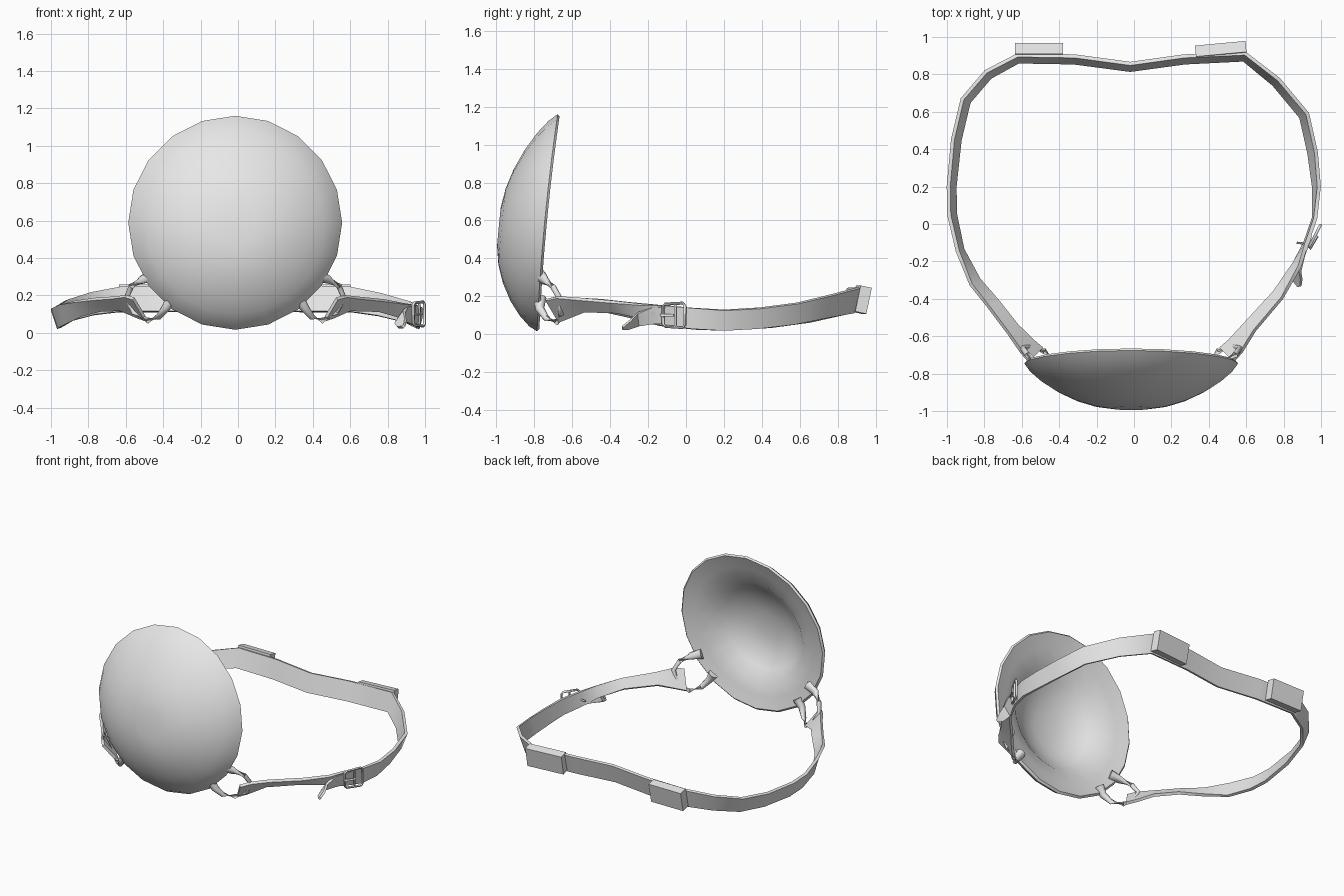
import bpy, bmesh, math
from mathutils import Vector

if "Cube" in bpy.data.objects:
    bpy.data.objects.remove(bpy.data.objects["Cube"])

grey = bpy.data.materials.new("grey")
grey.diffuse_color = (0.8, 0.8, 0.8, 1)
grey.use_nodes = True
grey.node_tree.nodes["Principled BSDF"].inputs["Base Color"].default_value = grey.diffuse_color


def finish(name, bm, angle=40):
    bmesh.ops.recalc_face_normals(bm, faces=bm.faces)
    me = bpy.data.meshes.new(name)
    bm.to_mesh(me)
    bm.free()
    ob = bpy.data.objects.new(name, me)
    bpy.context.collection.objects.link(ob)
    me.materials.append(grey)
    bpy.ops.object.select_all(action='DESELECT')
    ob.select_set(True)
    bpy.context.view_layer.objects.active = ob
    bpy.ops.object.shade_smooth_by_angle(angle=math.radians(angle))
    return ob


def skin(bm, rings, closed=False):
    """Join rings of points with quads; cap the ends unless closed."""
    rows = [[bm.verts.new(p) for p in r] for r in rings]
    n = len(rows[0])
    for i in range(len(rows) if closed else len(rows) - 1):
        a, b = rows[i], rows[(i + 1) % len(rows)]
        for j in range(n):
            k = (j + 1) % n
            bm.faces.new((a[j], a[k], b[k], b[j]))
    if not closed:
        bm.faces.new(rows[0])
        bm.faces.new(rows[-1])


def tangents(pts, closed=False):
    n = len(pts)
    if closed:
        return [(pts[(i + 1) % n] - pts[i - 1]).normalized() for i in range(n)]
    return [(pts[min(i + 1, n - 1)] - pts[max(i - 1, 0)]).normalized() for i in range(n)]


def ribbon(name, path, thick, angle=40):
    """Flat band; path rows are x, y, z, half width, outward lean in degrees."""
    pts = [Vector(p[:3]) for p in path]
    rings = []
    for p, t, row in zip(pts, tangents(pts), path):
        out = Vector((t.y, -t.x, 0)).normalized()
        if out.dot(Vector((p.x, p.y, 0))) < 0:
            out = -out
        a = math.radians(row[4])
        up = Vector((0, 0, math.cos(a))) + out * math.sin(a)
        side = out * math.cos(a) - Vector((0, 0, math.sin(a)))
        w, h = up * row[3], side * thick / 2
        rings.append([p + w + h, p + w - h, p - w - h, p - w + h])
    bm = bmesh.new()
    skin(bm, rings)
    return finish(name, bm, angle)


def tube(name, path, radii, closed=False, sides=8):
    pts = [Vector(p) for p in path]
    rings = []
    for p, t, r in zip(pts, tangents(pts, closed), radii):
        ref = Vector((0.6, -0.75, 0.28)) if abs(t.x) < 0.7 else Vector((0, 1, 0.2))
        u = (ref - t * ref.dot(t)).normalized()
        v = t.cross(u)
        rings.append([p + r * (u * math.cos(k * math.tau / sides) + v * math.sin(k * math.tau / sides))
                      for k in range(sides)])
    bm = bmesh.new()
    skin(bm, rings, closed)
    return finish(name, bm, 60)


# Domed shell: closed profile of radius and forward depth, tilted back
CX, CZ, SEG = -0.015, 0.588, 20
profile = [(0.1, 0.241), (0.2, 0.226), (0.3, 0.195), (0.4, 0.148), (0.48, 0.096),
           (0.54, 0.044), (0.572, 0.0), (0.56, -0.012),
           (0.47, 0.015), (0.37, 0.04), (0.3, 0.1), (0.2, 0.15), (0.1, 0.175)]


def shell_point(r, d, a):
    x, z = r * math.cos(a), r * math.sin(a)
    return Vector((CX + x, -0.745 - d + 0.095 * z + 0.045 * z * z, CZ + z - 0.09 * d))


bm = bmesh.new()
skin(bm, [[shell_point(r, d, k * math.tau / SEG) for k in range(SEG)] for r, d in profile])
finish("dome_shell", bm, 35)

# Wire loops that join the shell to the strap
loop = [(-.44, -.77, .31), (-.51, -.745, .285), (-.57, -.70, .25), (-.595, -.665, .19),
        (-.555, -.655, .11), (-.48, -.68, .065), (-.425, -.735, .085), (-.385, -.77, .135),
        (-.35, -.77, .19)]
radii = [.035, .024, .016, .015, .016, .016, .017, .024, .035]
for name, s in (("left_loop", 1), ("right_loop", -1)):
    tube(name, [(CX + s * (x - CX), y, z) for x, y, z in loop], radii)

# Head strap, from one loop around the back to the other
strap = [(-.525, -.70, .125, .075, 40), (-.57, -.655, .14, .07, 38), (-.65, -.56, .155, .045, 45),
         (-.75, -.43, .15, .042, 45), (-.85, -.31, .13, .045, 35), (-.93, -.14, .10, .055, 15),
         (-.972, .05, .08, .055, 18), (-.975, .2, .075, .055, 18), (-.95, .45, .09, .056, 20),
         (-.90, .66, .12, .058, 20), (-.78, .80, .155, .062, 18), (-.62, .885, .18, .068, 15),
         (-.32, .88, .18, .068, 15), (-.02, .84, .178, .067, 15), (.27, .88, .18, .068, 15),
         (.59, .895, .18, .068, 15), (.76, .76, .15, .062, 18), (.91, .58, .11, .058, 20),
         (.955, .38, .085, .056, 20), (.975, .2, .075, .055, 15), (.965, .03, .085, .055, 5),
         (.92, -.10, .10, .052, 5), (.87, -.22, .12, .04, 25), (.77, -.38, .145, .038, 45),
         (.62, -.55, .155, .045, 45), (.545, -.65, .14, .07, 38), (.495, -.70, .125, .075, 40)]
ribbon("head_strap", strap, 0.02)

# Thick sleeves on the back of the strap
for name, x0, x1, y0, y1 in (("left_sleeve", -.635, -.38, .925, .925),
                             ("right_sleeve", .60, .33, .935, .91)):
    ribbon(name, [(x0, y0, .183, .07, 12), (x1, y1, .183, .07, 12)], 0.06, 30)

# Loose strap end hanging below the buckle
ribbon("loose_end", [(.94, -.06, .10, .045, 5), (.895, -.17, .10, .045, 15), (.865, -.25, .08, .04, 35),
                     (.875, -.30, .05, .03, 45), (.885, -.335, .035, .008, 45)], 0.016)

# Buckle: wire frame, centre bar and prong
A, B = Vector((.925, -.115, 0)), Vector((.985, .0, 0))
off = Vector((.012, -.006, 0))
frame = [A.lerp(B, f) + off + Vector((0, 0, z)) for f, z in
         ((0, .055), (.1, .042), (.9, .036), (1, .048), (1, .152), (.9, .165), (.1, .16), (0, .148))]
tube("buckle_frame", frame, [.008] * 8, True, 6)
mid = A.lerp(B, .55) + off
tube("buckle_bar", [mid + Vector((0, 0, .04)), mid + Vector((0, 0, .162))], [.007] * 2, sides=6)
tube("buckle_prong", [mid + off + Vector((0, 0, .1)), A + off * 1.6 + Vector((-.005, -.01, .1))],
     [.007] * 2, sides=6)
tube("buckle_cross_pin", [(.87, -.1, .1), (.955, -.11, .1)], [.006] * 2, sides=6)
